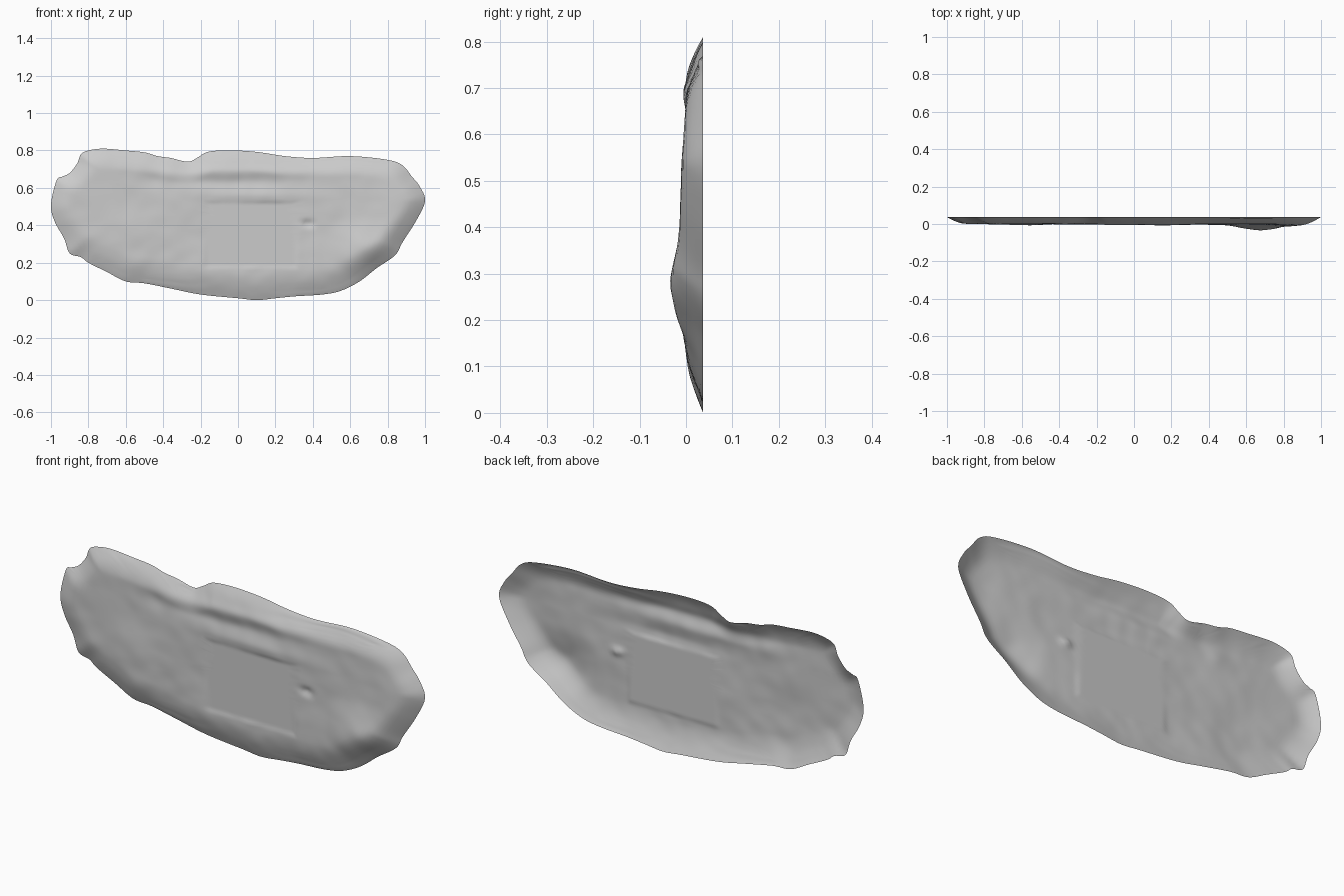
import bpy
import bmesh
import math
from mathutils import Vector, noise, kdtree

cube = bpy.data.objects.get("Cube")
if cube:
    bpy.data.objects.remove(cube, do_unlink=True)

RIM_Y = 0.037
CENTRE = Vector((0, 0.42))
RINGS = 40
STEPS = 6

# Uneven outer rim, as (x, z), running clockwise from the right-hand tip
RIM = [(-1, .51), (-.97, .64), (-.94, .66), (-.9, .68), (-.86, .73), (-.84, .78),
       (-.8, .8), (-.72, .81), (-.6, .8), (-.5, .79), (-.43, .77), (-.36, .76),
       (-.27, .74), (-.22, .76), (-.17, .79), (-.1, .8), (0, .8), (.12, .79),
       (.25, .77), (.4, .76), (.6, .77), (.8, .75), (.88, .72), (.93, .66),
       (.97, .61), (1, .53), (.95, .42), (.88, .31), (.84, .24), (.74, .17),
       (.65, .1), (.55, .05), (.45, .03), (.3, .02), (.2, .01), (.1, 0),
       (0, .01), (-.2, .03), (-.35, .06), (-.5, .09), (-.6, .1), (-.7, .15),
       (-.8, .2), (-.84, .23), (-.9, .25), (-.93, .33), (-.98, .42)]


def smooth_loop(points, steps):
    """Closed Catmull-Rom curve through the points."""
    pts = [Vector(p) for p in points]
    n = len(pts)
    loop = []
    for i in range(n):
        a, b, c, d = (pts[(i + k) % n] for k in (-1, 0, 1, 2))
        for s in range(steps):
            t = s / steps
            loop.append(0.5 * (2 * b + (c - a) * t
                               + (2 * a - 5 * b + 4 * c - d) * t ** 2
                               + (3 * b - a - 3 * c + d) * t ** 3))
    return loop


def bump(x, z, cx, cz, rx, rz):
    return math.exp(-((x - cx) / rx) ** 2 - ((z - cz) / rz) ** 2)


def ramp(value, low, high):
    t = min(max((value - low) / (high - low), 0), 1)
    return t * t * (3 - 2 * t)


def box_mask(x, z, x0, x1, z0, z1, soft):
    return (ramp(x, x0 - soft, x0) * ramp(-x, -x1 - soft, -x1)
            * ramp(z, z0 - soft, z0) * ramp(-z, -z1 - soft, -z1))


def depth(x, z, edge):
    """How far the shell bulges forward of the rim plane."""
    width = 0.11 + 0.03 * ramp(-z, -0.5, -0.2)
    rise = math.sin(math.pi / 2 * min(edge / width, 1))
    lumps = 0.004 * noise.noise(Vector((x * 5, z * 6, 0.5)))
    lumps += 0.002 * noise.noise(Vector((x * 13, z * 13, 3)))
    lumps += 0.035 * bump(x, z, 0.68, 0.26, 0.15, 0.13)    # swollen lower corner
    lumps += 0.012 * bump(x, z, 0.84, 0.48, 0.1, 0.16)     # right-hand swelling
    lumps += 0.007 * bump(x, z, 0, 0.69, 0.5, 0.03)        # ridge under the top
    lumps -= 0.006 * bump(x, z, -0.05, 0.63, 0.35, 0.03)   # trough below it
    lumps += 0.006 * bump(x, z, 0.07, 0.56, 0.25, 0.03)    # lip over the panel
    lumps -= 0.008 * bump(x, z, -0.45, 0.65, 0.06, 0.06)   # left hollow
    lumps += 0.005 * bump(x, z, -0.55, 0.35, 0.15, 0.12)
    # Flat central panel
    panel = box_mask(x, z, -0.16, 0.3, 0.19, 0.51, 0.025)
    lumps = lumps * (1 - panel) - 0.002 * panel
    # Small round dimple
    lumps -= 0.014 * bump(x, z, 0.375, 0.41, 0.024, 0.022)
    return rise * (RIM_Y + lumps)


# Open shell made of rings shrinking from the rim to the centre
outline = smooth_loop(RIM, STEPS)
count = len(outline)
tree = kdtree.KDTree(count)
for i, p in enumerate(outline):
    tree.insert((p.x, p.y, 0), i)
tree.balance()

bm = bmesh.new()


def shell_vert(p):
    edge = tree.find((p.x, p.y, 0))[2]
    return bm.verts.new((p.x, RIM_Y - depth(p.x, p.y, edge), p.y))


rings = [[shell_vert(p.lerp(CENTRE, r / RINGS)) for p in outline]
         for r in range(RINGS)]
middle = shell_vert(CENTRE)
for outer, inner in zip(rings, rings[1:]):
    for i in range(count):
        j = (i + 1) % count
        bm.faces.new((outer[j], outer[i], inner[i], inner[j]))
for i in range(count):
    bm.faces.new((rings[-1][(i + 1) % count], rings[-1][i], middle))

# Face the bulging side forward
bm.normal_update()
if sum(f.normal.y * f.calc_area() for f in bm.faces) > 0:
    bmesh.ops.reverse_faces(bm, faces=bm.faces[:])
for f in bm.faces:
    f.smooth = True

mesh = bpy.data.meshes.new("stone_shell")
bm.to_mesh(mesh)
bm.free()
shell = bpy.data.objects.new("stone_shell", mesh)
bpy.context.collection.objects.link(shell)

# Plain grey stone
grey = (0.6, 0.6, 0.6, 1)
mat = bpy.data.materials.new("stone_grey")
mat.use_nodes = True
mat.diffuse_color = grey
bsdf = next(n for n in mat.node_tree.nodes if n.type == 'BSDF_PRINCIPLED')
bsdf.inputs["Base Color"].default_value = grey
bsdf.inputs["Roughness"].default_value = 0.8
mesh.materials.append(mat)
